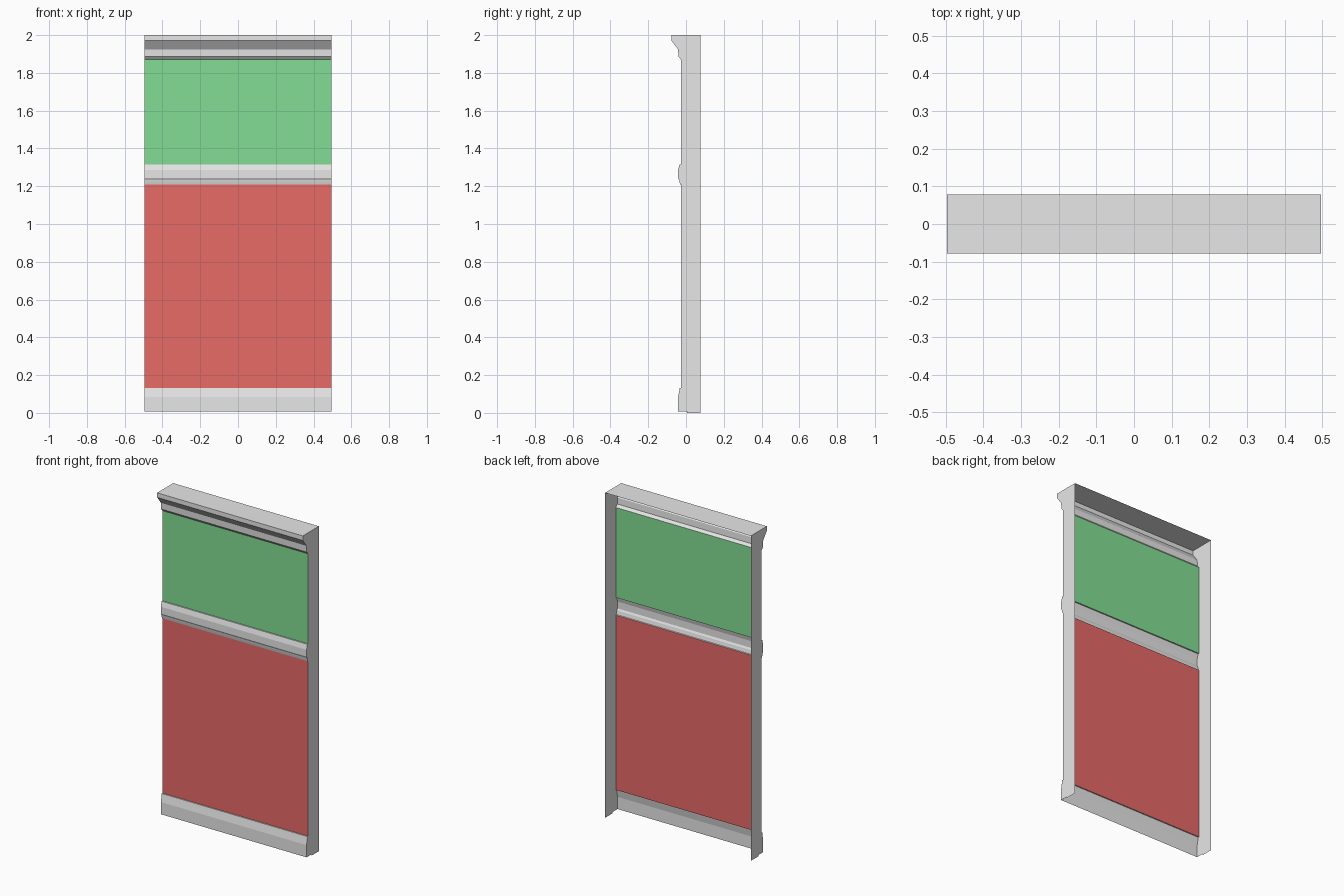
import bpy

HALF = 0.496     # half width of the wall section
BACK = 0.078     # rear edge of the side walls
FACE = -0.026    # plane of the coloured panels

cube = bpy.data.objects.get("Cube")
if cube:
    bpy.data.objects.remove(cube, do_unlink=True)


def material(name, colour):
    mat = bpy.data.materials.new(name)
    mat.use_nodes = True
    mat.diffuse_color = (*colour, 1)
    node = next(n for n in mat.node_tree.nodes if n.type == 'BSDF_PRINCIPLED')
    node.inputs["Base Color"].default_value = (*colour, 1)
    return mat


GREY = material("trim grey", (0.8, 0.8, 0.8))
GREEN = material("panel green", (0.228, 0.73, 0.297))
RED = material("panel red", (0.8, 0.145, 0.137))


def add_object(name, verts, faces, mat):
    mesh = bpy.data.meshes.new(name)
    mesh.from_pydata(verts, [], faces)
    mesh.materials.append(mat)
    mesh.update()
    obj = bpy.data.objects.new(name, mesh)
    bpy.context.collection.objects.link(obj)
    return obj


def sweep(name, profile, mat):
    """Open sheet: a (y, z) profile running downwards, swept across the width."""
    verts = [(x, y, z) for y, z in profile for x in (-HALF, HALF)]
    faces = [(2 * i, 2 * i + 2, 2 * i + 3, 2 * i + 1)
             for i in range(len(profile) - 1)]
    return add_object(name, verts, faces, mat)


# Front profiles, from top to bottom
cornice = [(BACK, 2.0), (-0.078, 2.0), (-0.078, 1.972), (-0.042, 1.925),
           (-0.040, 1.886), (FACE, 1.870)]
rail = [(FACE, 1.316), (-0.034, 1.316), (-0.042, 1.285), (-0.042, 1.243),
        (-0.036, 1.232), (-0.034, 1.222), (-0.031, 1.210), (FACE, 1.208)]
skirting = [(FACE, 0.132), (-0.033, 0.132), (-0.036, 0.115),
            (-0.042, 0.083), (-0.042, 0.008)]

# Mouldings
sweep("cornice", cornice, GREY)
sweep("middle_rail", rail, GREY)
sweep("skirting", skirting, GREY)

# Coloured panels between the mouldings
sweep("upper_panel", [cornice[-1], rail[0]], GREEN)
sweep("lower_panel", [rail[-1], skirting[0]], RED)

# Side walls closing each end along the full outline
outline = cornice + rail + skirting + [(0.005, 0.008), (0.005, 0), (BACK, 0)]
for name, side in (("left_side", 1), ("right_side", -1)):
    verts = [(side * HALF, y, z) for y, z in outline]
    loop = list(range(len(verts)))
    add_object(name, verts, [loop if side < 0 else loop[::-1]], GREY)
    mesh = bpy.data.objects[name].data
    if mesh.polygons[0].normal.x * side < 0:
        mesh.flip_normals()
